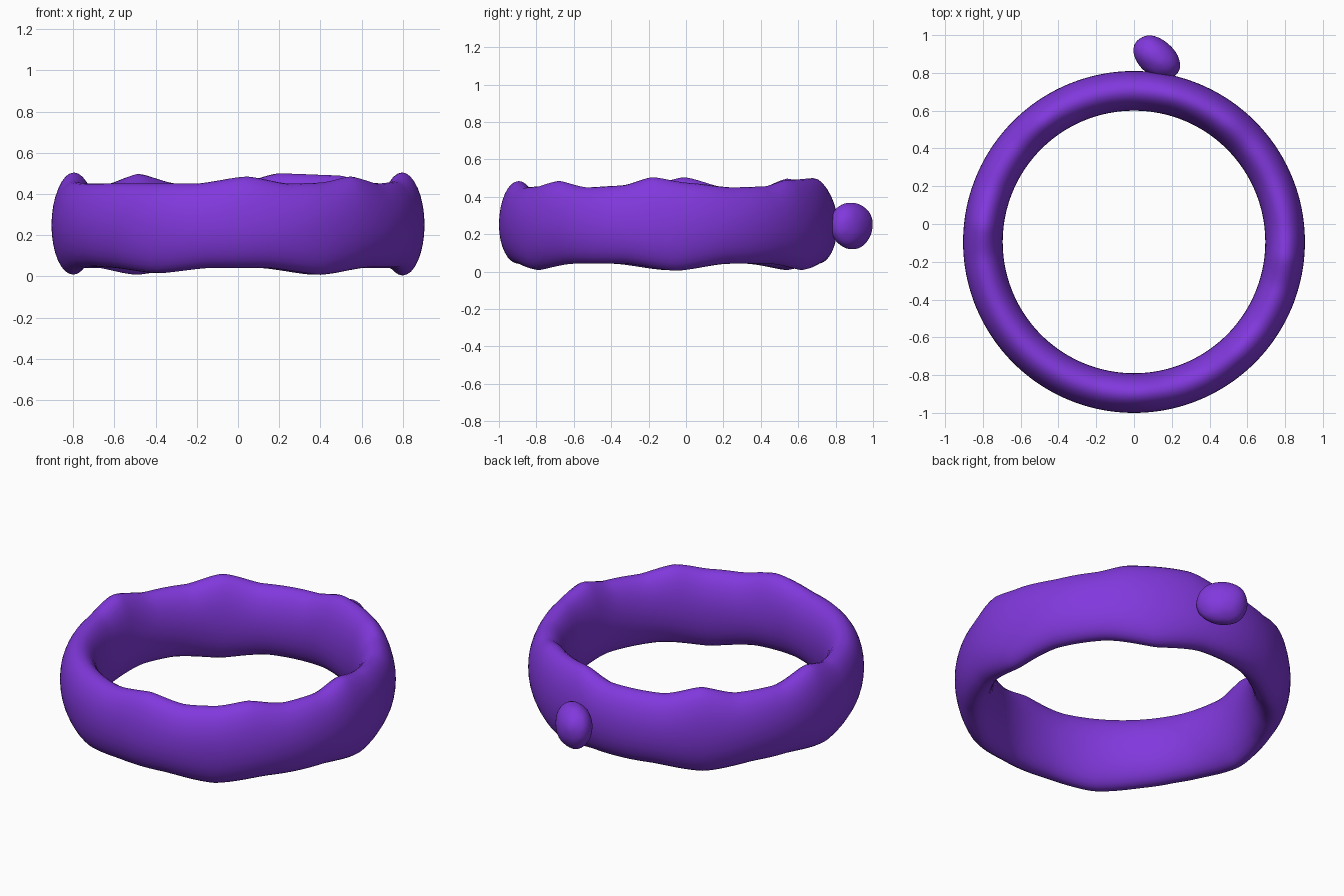
import bpy, bmesh, math, random
from mathutils import Matrix, Vector

if "Cube" in bpy.data.objects:
    bpy.data.objects.remove(bpy.data.objects["Cube"])

purple = bpy.data.materials.new("purple")
purple.diffuse_color = (0.22, 0.04, 0.72, 1)
purple.use_nodes = True
purple.node_tree.nodes["Principled BSDF"].inputs["Base Color"].default_value = purple.diffuse_color

CY, R, HALF, MID = -0.095, 0.80, 0.105, 0.25

# wavy rim heights: (angle in degrees, z)
TOP = [(-133, .45), (-105, .45), (-87, .485), (-72, .45), (-60, .455), (-47, .485),
       (-33, .45), (-18, .46), (-6, .505), (7, .475), (25, .45), (40, .455),
       (52, .49), (76, .50), (89, .455), (112, .45), (127, .498), (141, .45),
       (158, .45), (174, .505), (187, .46), (205, .45), (227, .45)]
DIPS = [(-119, .015), (-60, .008), (3, .004), (63, .008), (128, .008), (181, .008)]
BOTTOM = [(-150, .048)]
for a, z in DIPS:
    BOTTOM += [(a - 20, .042), (a, z), (a + 20, .042)]
BOTTOM.append((210, .048))


def height(keys, a):
    """Eased interpolation of the rim keys at angle a."""
    a = (a - keys[0][0]) % 360 + keys[0][0]
    for (a0, z0), (a1, z1) in zip(keys, keys[1:]):
        if a <= a1:
            t = (a - a0) / (a1 - a0)
            t = 0.5 * t + 0.5 * t * t * (3 - 2 * t)
            return z0 + (z1 - z0) * t
    return keys[-1][1]


def finish(bm, name, angle):
    bmesh.ops.recalc_face_normals(bm, faces=bm.faces)
    me = bpy.data.meshes.new(name)
    bm.to_mesh(me)
    bm.free()
    ob = bpy.data.objects.new(name, me)
    bpy.context.collection.objects.link(ob)
    me.materials.append(purple)
    bpy.ops.object.select_all(action='DESELECT')
    ob.select_set(True)
    bpy.context.view_layer.objects.active = ob
    bpy.ops.object.shade_smooth_by_angle(angle=math.radians(angle))
    return ob


# band: oval section swept round, stretched up and down to the wavy rims
N, M = 192, 32
bm = bmesh.new()
rings = []
for i in range(N):
    deg = 360 * i / N
    a = math.radians(deg)
    up, down = height(TOP, deg) - MID, MID - height(BOTTOM, deg)
    ring = []
    for j in range(M):
        t = 2 * math.pi * j / M
        r, s = R + HALF * math.cos(t), math.sin(t)
        z = MID + s * (up if s > 0 else down)
        ring.append(bm.verts.new((r * math.cos(a), CY + r * math.sin(a), z)))
    rings.append(ring)
for i in range(N):
    p, q = rings[i], rings[(i + 1) % N]
    for j in range(M):
        k = (j + 1) % M
        bm.faces.new((p[j], q[j], q[k], p[k]))
finish(bm, "band", 50)

# stone: lumpy nugget set on the back of the band
random.seed(4)
bm = bmesh.new()
bmesh.ops.create_icosphere(bm, subdivisions=2, radius=1)
for v in bm.verts:
    v.co *= random.uniform(0.97, 1.10)
M4 = (Matrix.Translation((0.12, 0.885, 0.243)) @ Matrix.Rotation(math.radians(-40), 4, 'Z')
      @ Matrix.Diagonal((0.142, 0.100, 0.131, 1)))
bm.transform(M4)
stone = finish(bm, "stone", 60)
sub = stone.modifiers.new("smooth", 'SUBSURF')
sub.levels = sub.render_levels = 2
